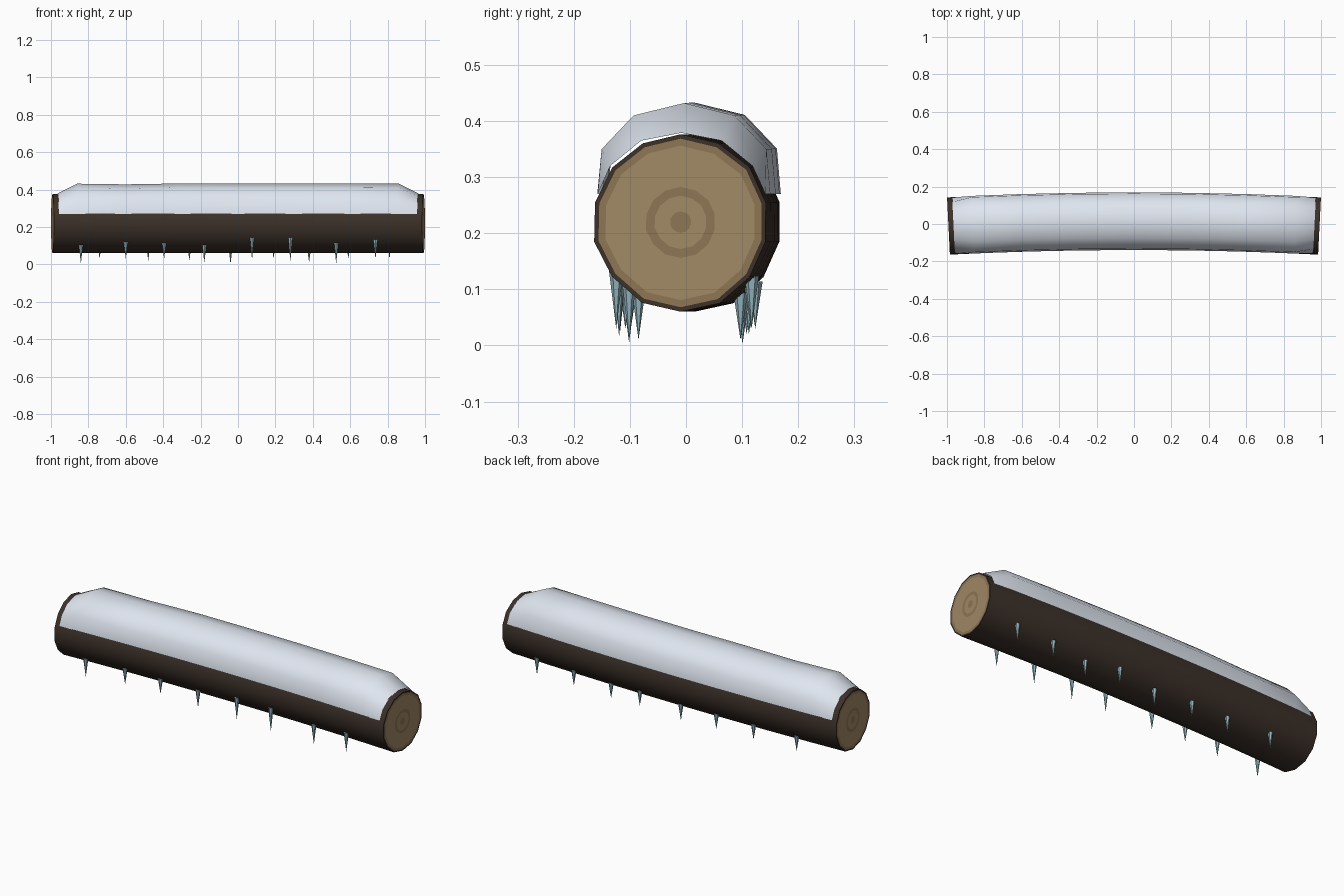
import bpy, bmesh, math, random
from mathutils import Vector

if "Cube" in bpy.data.objects:
    bpy.data.objects.remove(bpy.data.objects["Cube"])

random.seed(4)
SIDES, R, ZC = 14, 0.158, 0.22


def material(name, rgb):
    m = bpy.data.materials.new(name)
    m.diffuse_color = (*rgb, 1)
    m.use_nodes = True
    m.node_tree.nodes["Principled BSDF"].inputs["Base Color"].default_value = m.diffuse_color
    return m


BARK = material("bark", (0.045, 0.03, 0.022))
WOOD = material("wood", (0.36, 0.25, 0.13))
RING = material("wood_ring", (0.27, 0.18, 0.09))
SNOW = material("snow", (0.74, 0.79, 0.87))
ICE = material("ice", (0.3, 0.47, 0.53))


def bend(x):
    return 0.015 - 0.025 * x * x


def place(x, y, z):
    """Put a cross-section point on the gently bent log axis."""
    n = Vector((0.05 * x, 1, 0)).normalized()
    return Vector((x + n.x * y, bend(x) + n.y * y, z))


def make_object(name, bm, mats, angle=None):
    me = bpy.data.meshes.new(name)
    bm.to_mesh(me)
    bm.free()
    ob = bpy.data.objects.new(name, me)
    bpy.context.collection.objects.link(ob)
    for m in mats:
        me.materials.append(m)
    if angle:
        bpy.ops.object.select_all(action='DESELECT')
        bpy.context.view_layer.objects.active = ob
        ob.select_set(True)
        bpy.ops.object.shade_smooth_by_angle(angle=math.radians(angle))
    return ob


def bridge(bm, a, b, closed=True, mat=0):
    n = len(a)
    for i in range(n if closed else n - 1):
        j = (i + 1) % n
        bm.faces.new((a[i], a[j], b[j], b[i])).material_index = mat


# Bark tube with a slightly uneven round section
radii = [R + random.uniform(-0.003, 0.003) for _ in range(SIDES)]


def log_ring(bm, x, scale=1.0):
    return [bm.verts.new(place(x, r * scale * math.sin(i * math.tau / SIDES),
                               ZC + r * scale * math.cos(i * math.tau / SIDES)))
            for i, r in enumerate(radii)]


END = 0.992
bm = bmesh.new()
rings = [log_ring(bm, -END + 2 * END * k / 10) for k in range(11)]
for a, b in zip(rings, rings[1:]):
    bridge(bm, a, b)
bmesh.ops.recalc_face_normals(bm, faces=bm.faces)
make_object("log_bark", bm, [BARK], 50)

# Sawn ends with concentric growth rings
for side, label in ((-1, "left"), (1, "right")):
    bm = bmesh.new()
    steps = [(1.0, 0), (0.95, 1), (0.87, 2), (0.4, 1), (0.3, 2), (0.12, 1)]
    rings = [log_ring(bm, side * END, s) for s, _ in steps]
    for k in range(len(rings) - 1):
        bridge(bm, rings[k], rings[k + 1], mat=steps[k][1])
    bm.faces.new(rings[-1]).material_index = 1
    bm.normal_update()
    for f in bm.faces:
        if f.normal.x * side < 0:
            f.normal_flip()
    make_object("end_grain_" + label, bm, [BARK, RING, WOOD])

# Snow cap draped over the top, tapering onto the bark at both ends
outer = [(0.154, 0.27), (0.147, 0.35), (0.09, 0.41), (0, 0.432)]
inner = [(0.15, 0.27), (0.127, 0.32), (0.072, 0.365), (0, 0.379)]


def full(half):
    return [(-y, z) for y, z in half] + half[-2::-1]


stations = [(-0.965, inner), (-0.86, outer), (-0.6, outer), (-0.3, outer), (0, outer),
            (0.3, outer), (0.6, outer), (0.86, outer), (0.965, inner)]
bm = bmesh.new()
rows = []
for x, prof in stations:
    lift = random.uniform(-0.005, 0.002) if abs(x) < 0.8 else 0
    rows.append([bm.verts.new(place(x, y, z + (lift if z > 0.3 else 0))) for y, z in full(prof)])
for a, b in zip(rows, rows[1:]):
    bridge(bm, a, b, closed=False)
bmesh.ops.recalc_face_normals(bm, faces=bm.faces)
bm.normal_update()
if sum(f.normal.z for f in bm.faces) < 0:
    bmesh.ops.reverse_faces(bm, faces=bm.faces)
make_object("snow_cap", bm, [SNOW], 60)

# Icicles hanging along both lower flanks: x, root height, tip height
front = [(-0.84, 0.10, 0.005), (-0.6, 0.115, 0.03), (-0.395, 0.11, 0.03), (-0.18, 0.10, 0.01),
         (0.075, 0.14, 0.025), (0.28, 0.14, 0.015), (0.525, 0.11, 0.005), (0.735, 0.13, 0.03)]
back = [(-0.74, 0.11, 0.03), (-0.48, 0.10, 0.02), (-0.26, 0.10, 0.02), (-0.04, 0.09, 0.003),
        (0.19, 0.11, 0.03), (0.38, 0.09, 0.01), (0.59, 0.11, 0.03), (0.81, 0.12, 0.03)]
for label, row, side in (("front", front, -1), ("back", back, 1)):
    for k, (x, top, tip) in enumerate(row):
        y = bend(x) + side * (math.sqrt(R * R - (ZC - top) ** 2) - 0.004)
        bm = bmesh.new()
        bmesh.ops.create_cone(bm, cap_ends=True, segments=6, radius1=0.0, radius2=0.013,
                              depth=top - tip + 0.004)
        bmesh.ops.remove_doubles(bm, verts=bm.verts, dist=1e-5)
        bmesh.ops.translate(bm, verts=bm.verts, vec=(x, y, (top + tip + 0.004) / 2))
        make_object(f"icicle_{label}_{k + 1}", bm, [ICE])
